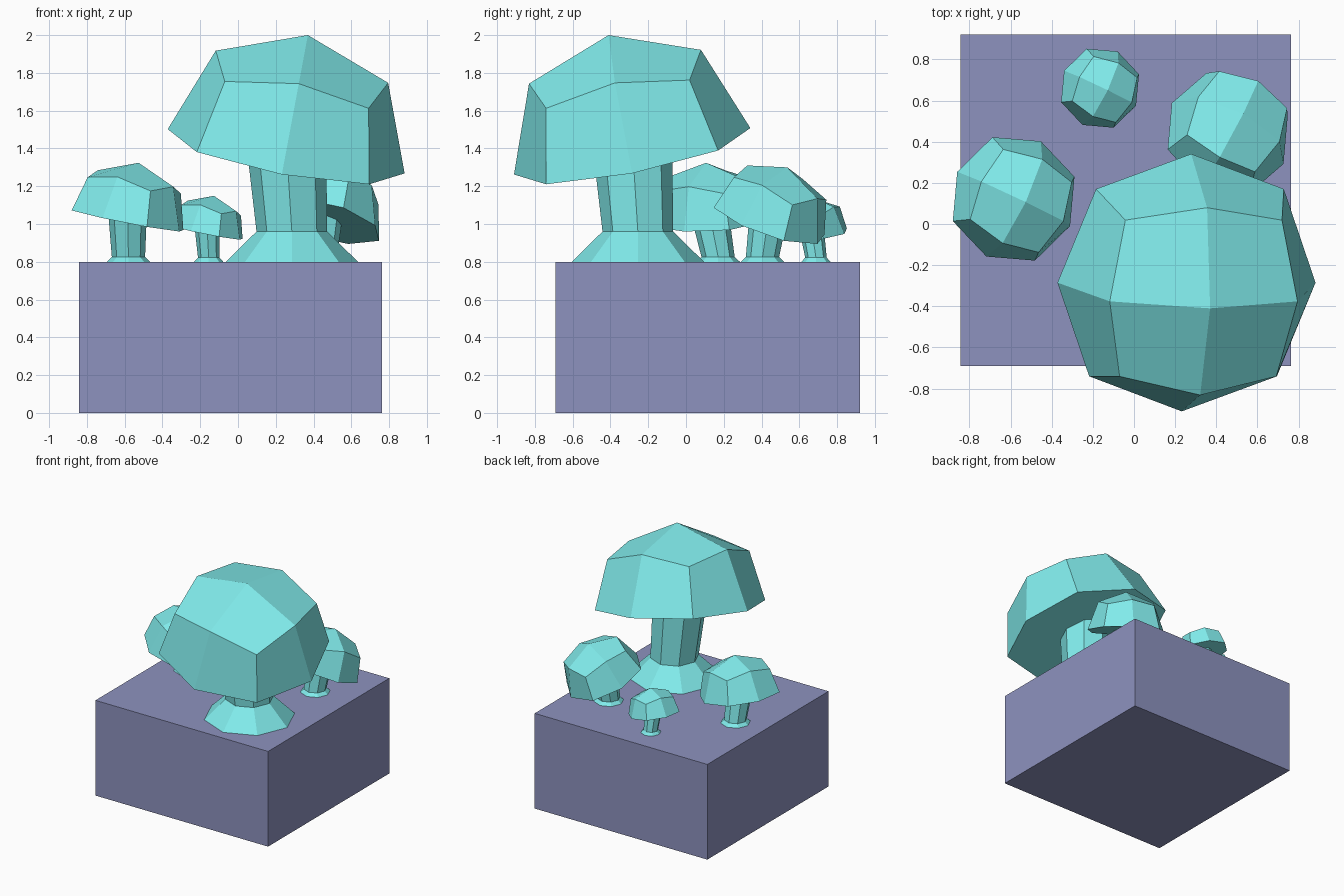
import bpy, bmesh
from math import cos, sin, tau, radians
from mathutils import Vector, Matrix

if "Cube" in bpy.data.objects:
    bpy.data.objects.remove(bpy.data.objects["Cube"])


def material(name, color):
    m = bpy.data.materials.new(name)
    m.diffuse_color = color
    m.use_nodes = True
    m.node_tree.nodes["Principled BSDF"].inputs["Base Color"].default_value = m.diffuse_color
    return m


teal = material("teal", (0.22, 0.84, 0.84, 1))
slate = material("slate", (0.27, 0.29, 0.52, 1))


def finish(bm, name, mat):
    bmesh.ops.recalc_face_normals(bm, faces=bm.faces)
    me = bpy.data.meshes.new(name)
    bm.to_mesh(me)
    bm.free()
    me.materials.append(mat)
    ob = bpy.data.objects.new(name, me)
    bpy.context.collection.objects.link(ob)


# Cap: subdivided cube rounded to a sphere, lower half removed, tilted
def cap(name, center, radius, lean, yaw):
    bm = bmesh.new()
    bmesh.ops.create_cube(bm, size=2)
    bmesh.ops.subdivide_edges(bm, edges=bm.edges[:], cuts=1, use_grid_fill=True)
    for v in bm.verts:
        v.co = v.co.normalized().lerp(v.co, 0.07) * radius
    bmesh.ops.delete(bm, geom=[v for v in bm.verts if v.co.z < -0.01], context='VERTS')
    bm.faces.new(sorted((v for v in bm.verts if abs(v.co.z) < 0.001),
                        key=lambda v: Vector((1, 0)).angle_signed(v.co.xy)))
    z = Vector(lean).normalized()
    x = Vector((cos(radians(yaw)), sin(radians(yaw)), 0))
    x.z = -(x.x * z.x + x.y * z.y) / z.z
    x.normalize()
    rot = Matrix((x, z.cross(x), z)).transposed().to_4x4()
    bm.transform(Matrix.Translation(center) @ rot)
    finish(bm, name, teal)


# Stem: octagonal rings, flared foot to a slightly wider leaning top
def stem(name, rings):
    bm = bmesh.new()
    loops = [[bm.verts.new((x + r * cos(i * tau / 8), y + r * sin(i * tau / 8), z))
              for i in range(8)] for x, y, z, r in rings]
    for a, b in zip(loops, loops[1:]):
        for i in range(8):
            j = (i + 1) % 8
            bm.faces.new((a[i], a[j], b[j], b[i]))
    bm.faces.new(loops[0])
    bm.faces.new(loops[-1])
    finish(bm, name, teal)


# Base block
bm = bmesh.new()
bmesh.ops.create_cube(bm, size=1)
bm.transform(Matrix.Translation((-0.04, 0.115, 0.4)) @ Matrix.Diagonal((1.605, 1.61, 0.8, 1)))
finish(bm, "base_block", slate)

# name, cap centre, cap radius, lean, yaw, foot xy, foot radius, stem radius, foot height, top radius
mushrooms = [
    ("large", (0.255, -0.285, 1.385), 0.638, (0.18, -0.196, 0.964), 0, (0.285, -0.255), 0.35, 0.187, 0.16, 0.212),
    ("left", (-0.585, 0.122, 1.02), 0.31, (0.19, -0.05, 0.98), -25.7, (-0.58, 0.17), 0.115, 0.088, 0.025, 0.103),
    ("right", (0.455, 0.44, 1.015), 0.31, (0.245, 0.31, 0.918), -28.6, (0.435, 0.405), 0.115, 0.088, 0.025, 0.103),
    ("small", (-0.165, 0.66, 0.955), 0.198, (0.19, -0.05, 0.98), -26, (-0.155, 0.688), 0.077, 0.057, 0.022, 0.067),
]
for name, c, r, lean, yaw, (fx, fy), fr, sr, fh, tr in mushrooms:
    cap(name + "_cap", c, r, lean, yaw)
    stem(name + "_stem", [(fx, fy, 0.8, fr), (fx, fy, 0.8 + fh, sr), (c[0], c[1], c[2] + 0.05, tr)])
